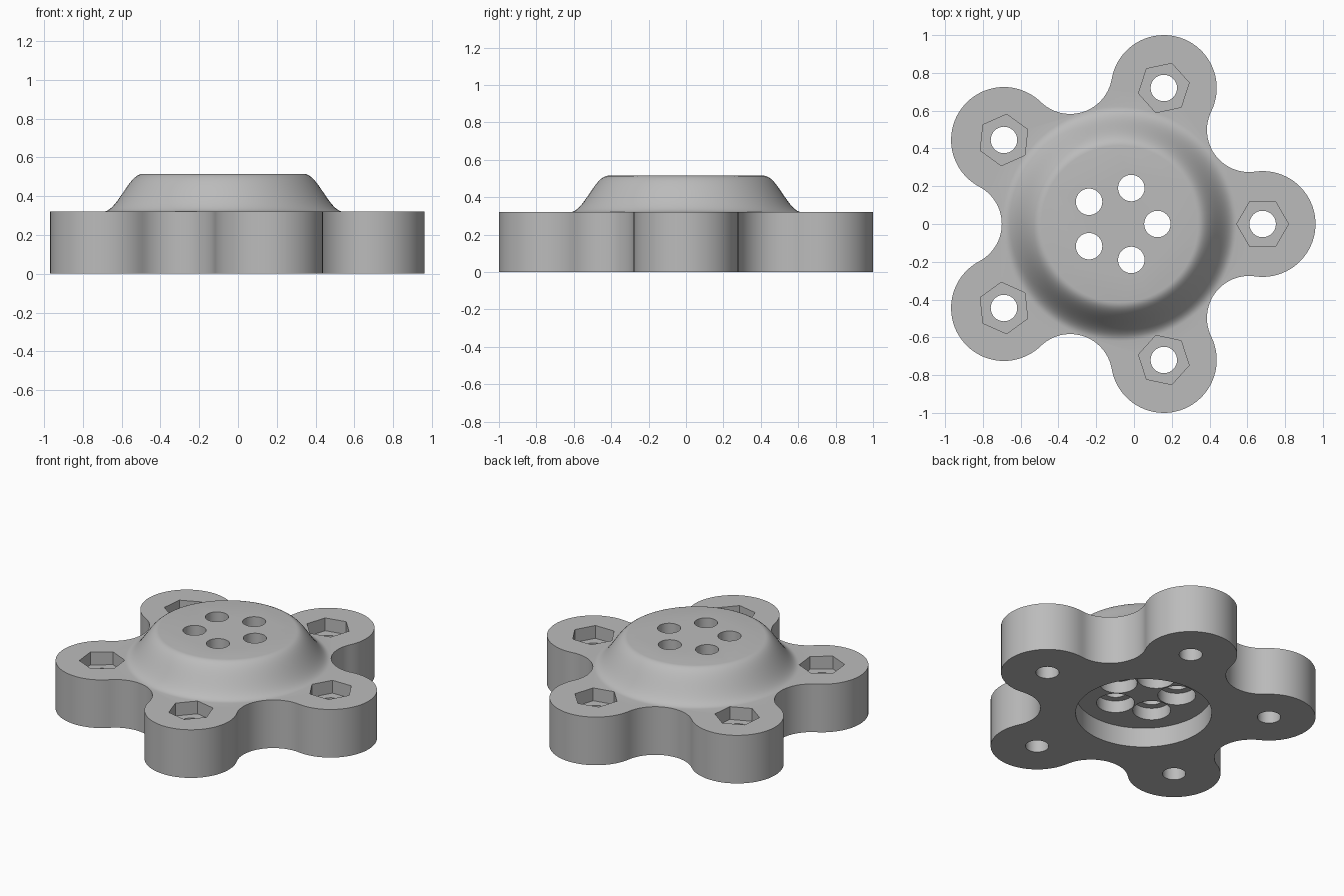
import bpy, bmesh
from math import pi, cos, sin, tau, hypot, atan2
from mathutils import Matrix, Vector

if "Cube" in bpy.data.objects:
    bpy.data.objects.remove(bpy.data.objects["Cube"])

CENTRE_X = -0.076      # five-fold axis, so the bounding box is centred
LOBES = 5
STEP = tau / LOBES
LOBE_DIST, LOBE_R = 0.757, 0.28
VALLEY_DIST, VALLEY_R = 0.847, 0.223
SLAB_H, TOP_H = 0.32, 0.515
BASE_R, FLAT_R = 0.62, 0.415

grey = bpy.data.materials.new("plain grey")
grey.use_nodes = True
grey.diffuse_color = (0.5, 0.5, 0.5, 1)
grey.node_tree.nodes["Principled BSDF"].inputs["Base Color"].default_value = (0.5, 0.5, 0.5, 1)


def polar(radius, angle):
    return Vector((radius * cos(angle), radius * sin(angle), 0))


def finish(bm, name):
    bmesh.ops.recalc_face_normals(bm, faces=bm.faces)
    mesh = bpy.data.meshes.new(name)
    bm.to_mesh(mesh)
    bm.free()
    obj = bpy.data.objects.new(name, mesh)
    obj.location.x = CENTRE_X
    mesh.materials.append(grey)
    bpy.context.collection.objects.link(obj)
    return obj


def arc(centre, radius, start, end, steps):
    return [centre + polar(radius, start + (end - start) * i / steps) for i in range(steps + 1)]


def cylinders(name, radius, low, high, dist=0, count=LOBES, sides=48):
    """A ring of prisms, each with one corner pointing outwards."""
    bm = bmesh.new()
    for k in range(count):
        place = Matrix.Rotation(k * STEP, 4, "Z") @ Matrix.Translation((dist, 0, (low + high) / 2))
        if sides == 6:   # align a corner with the radial direction
            turn = Matrix.Rotation(pi / 2, 4, "Z")
        else:
            turn = Matrix.Identity(4)
        bmesh.ops.create_cone(bm, cap_ends=True, segments=sides, radius1=radius,
                              radius2=radius, depth=high - low, matrix=place @ turn)
    return finish(bm, name)


def combine(target, tool, operation):
    mod = target.modifiers.new(tool.name, "BOOLEAN")
    mod.operation, mod.solver, mod.object = operation, "EXACT", tool
    bpy.context.view_layer.objects.active = target
    bpy.ops.object.modifier_apply(modifier=mod.name)
    bpy.data.objects.remove(tool)


# Slab: five round lobes joined by tangent concave arcs
offset = polar(VALLEY_DIST, STEP / 2) - Vector((LOBE_DIST, 0, 0))
tangent = atan2(offset.y, offset.x)
sweep = pi + STEP / 2 - tangent
outline = []
for k in range(LOBES):
    a = k * STEP
    mid = a + STEP / 2
    outline += arc(polar(LOBE_DIST, a), LOBE_R, a - tangent, a + tangent, 40)[:-1]
    outline += arc(polar(VALLEY_DIST, mid), VALLEY_R, a + tangent + pi,
                   2 * mid - a - tangent + pi, 24)[:-1]
bm = bmesh.new()
face = bm.faces.new([bm.verts.new(p) for p in outline])
top = bmesh.ops.extrude_face_region(bm, geom=[face])["geom"]
bmesh.ops.translate(bm, vec=(0, 0, SLAB_H), verts=[v for v in top if isinstance(v, bmesh.types.BMVert)])
body = finish(bm, "lobed_knob_body")

# Dome: S-curve flank lathed around the axis
STEPS, SIDES = 16, 96
profile = [(0.5, SLAB_H - 0.07)]
for i in range(STEPS + 1):
    t = i / STEPS
    profile.append((BASE_R + (FLAT_R - BASE_R) * t,
                    SLAB_H + (TOP_H - SLAB_H) * (1 - cos(pi * t)) / 2))
bm = bmesh.new()
rings = [[bm.verts.new(polar(r, tau * s / SIDES) + Vector((0, 0, z))) for s in range(SIDES)]
         for r, z in profile]
for lower, upper in zip(rings, rings[1:]):
    for s in range(SIDES):
        n = (s + 1) % SIDES
        bm.faces.new((lower[s], lower[n], upper[n], upper[s]))
bm.faces.new(rings[0])
bm.faces.new(rings[-1])
combine(body, finish(bm, "dome"), "UNION")

# Nut pockets and bolt holes in the lobes
combine(body, cylinders("nut_pockets", 0.137, SLAB_H - 0.085, SLAB_H + 0.2, LOBE_DIST, sides=6), "DIFFERENCE")
combine(body, cylinders("bolt_holes", 0.07, -0.1, SLAB_H + 0.1, LOBE_DIST), "DIFFERENCE")

# Underside cavity, round recesses in its ceiling, and holes through the dome
combine(body, cylinders("cavity", 0.41, -0.1, 0.13, count=1, sides=96), "DIFFERENCE")
combine(body, cylinders("ceiling_recesses", 0.114, 0.05, 0.21, 0.2), "DIFFERENCE")
combine(body, cylinders("dome_holes", 0.07, 0.1, TOP_H + 0.1, 0.2), "DIFFERENCE")

bpy.ops.object.select_all(action="DESELECT")
body.select_set(True)
bpy.context.view_layer.objects.active = body
bpy.ops.object.shade_smooth_by_angle(angle=pi / 6)
